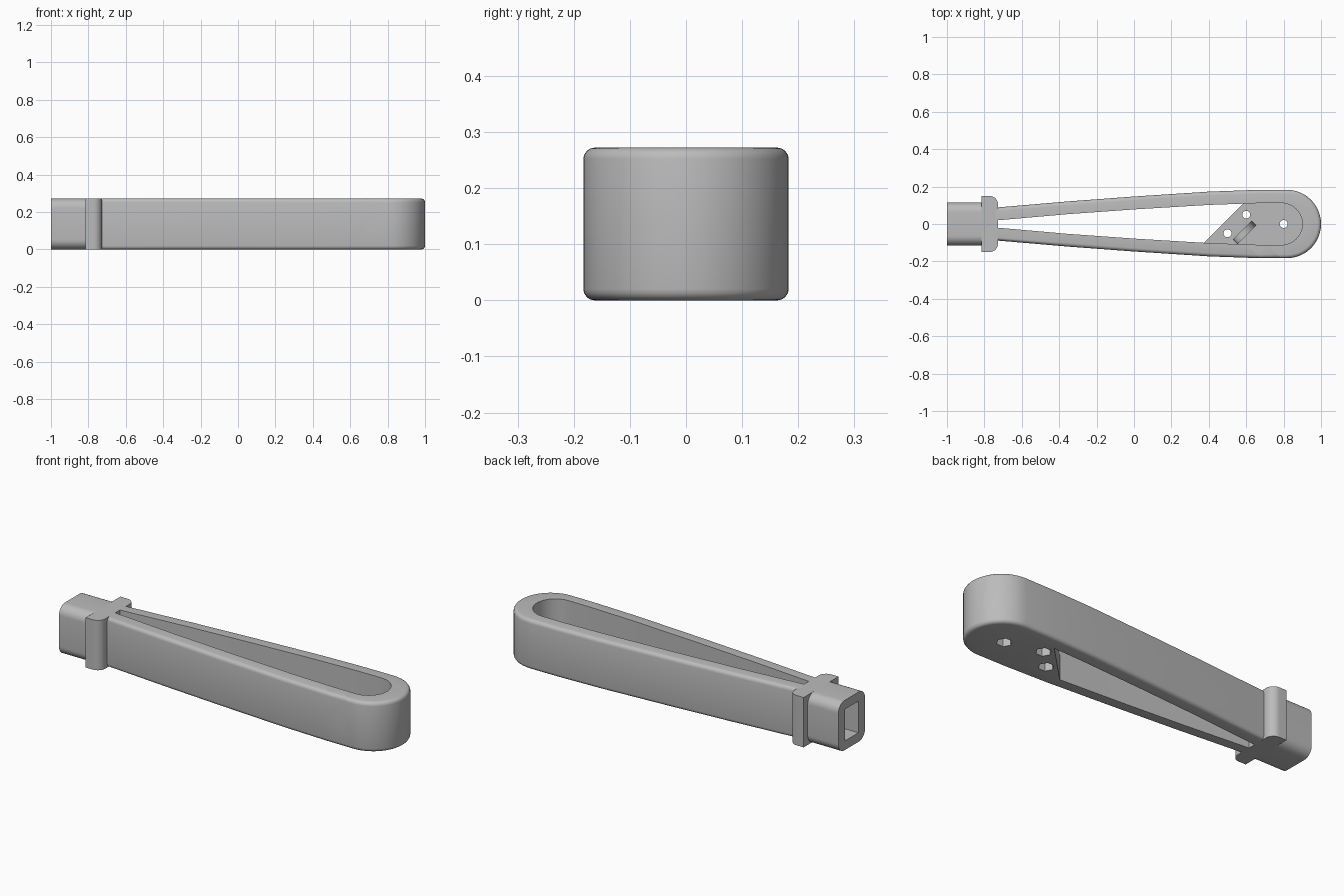
import bpy, bmesh
from math import sin, cos, pi, radians
from mathutils import Matrix

if "Cube" in bpy.data.objects:
    bpy.data.objects.remove(bpy.data.objects["Cube"])

HEIGHT = 0.272
FLOOR = 0.136

grey = bpy.data.materials.new("plain_grey")
grey.use_nodes = True
grey.diffuse_color = (0.5, 0.5, 0.5, 1)
grey.node_tree.nodes["Principled BSDF"].inputs["Base Color"].default_value = (0.5, 0.5, 0.5, 1)


def arc(cx, cy, r, start, end, n):
    """Points on an arc, angles in degrees."""
    angles = [radians(start + (end - start) * i / n) for i in range(n + 1)]
    return [(cx + r * cos(a), cy + r * sin(a)) for a in angles]


def teardrop(side, cx, r):
    """Mirrored side points closed by a round cap at +x."""
    return [(x, -y) for x, y in side] + arc(cx, 0, r, -90, 90, 24) + side[::-1]


def channel(r, top):
    """U-shaped section, round at the bottom."""
    return [(r, top), (-r, top)] + arc(0, 0, r, 180, 360, 12)


def along(angle, origin):
    """Frame that turns a prism to run horizontally at the given angle."""
    a = radians(angle)
    turn = Matrix(((-sin(a), 0, cos(a)), (cos(a), 0, sin(a)), (0, 1, 0)))
    return Matrix.Translation(origin) @ turn.to_4x4()


def prism(name, pts, z0, z1, frame=None, clip=None, bevel=0):
    """Extrude a flat outline, optionally clipped, bevelled and turned."""
    bm = bmesh.new()
    bm.faces.new([bm.verts.new((x, y, z0)) for x, y in pts])
    if clip:
        bmesh.ops.bisect_plane(bm, geom=bm.verts[:] + bm.edges[:] + bm.faces[:],
                               plane_co=clip[0], plane_no=clip[1], clear_outer=True)
    top = bmesh.ops.extrude_face_region(bm, geom=bm.faces[:])["geom"]
    bmesh.ops.translate(bm, vec=(0, 0, z1 - z0),
                        verts=[g for g in top if isinstance(g, bmesh.types.BMVert)])
    bmesh.ops.recalc_face_normals(bm, faces=bm.faces[:])
    if bevel:
        rims = [e for e in bm.edges if abs(e.verts[0].co.z - e.verts[1].co.z) < 0.001]
        bmesh.ops.bevel(bm, geom=rims, offset=bevel, segments=4, profile=0.5, affect='EDGES')
    if frame:
        bm.transform(frame)
        bmesh.ops.recalc_face_normals(bm, faces=bm.faces[:])
    mesh = bpy.data.meshes.new(name)
    bm.to_mesh(mesh)
    bm.free()
    mesh.materials.append(grey)
    obj = bpy.data.objects.new(name, mesh)
    bpy.context.collection.objects.link(obj)
    return obj


def activate(obj):
    bpy.ops.object.select_all(action='DESELECT')
    obj.select_set(True)
    bpy.context.view_layer.objects.active = obj


def cut(obj, cutter):
    cutter.hide_render = True
    mod = obj.modifiers.new("cut", 'BOOLEAN')
    mod.operation, mod.solver, mod.object = 'DIFFERENCE', 'EXACT', cutter
    activate(obj)
    bpy.ops.object.modifier_apply(modifier=mod.name)
    bpy.data.objects.remove(cutter)


# Tapered body with rounded rims
outer = [(-0.76, 0.086), (-0.35, 0.121), (0, 0.147), (0.4, 0.173), (0.65, 0.182)]
inner = [(-0.727, 0.02), (-0.35, 0.053), (0, 0.078), (0.4, 0.102), (0.65, 0.111)]
body = prism("body", teardrop(outer, 0.817, 0.183), 0, HEIGHT, bevel=0.02)

# Cavity above the floor, and the opening beyond its diagonal edge
cavity = teardrop(inner, 0.788, 0.112)
cut(body, prism("cavity_cutter", cavity, FLOOR, 0.4))
cut(body, prism("opening_cutter", cavity, -0.1, 0.35,
                clip=((0.474, 0, 0), (1, -1, 0))))

# Diagonal channel: narrow neck, cross pocket, wide exit through the wall
frame = along(-45, (0.51, 0.036, 0.139))
for r, start, end in ((0.03, -0.03, 0.12), (0.04, 0.11, 0.4), (0.07, 0.098, 0.13)):
    cut(body, prism("channel_cutter", channel(r, 0.3), start, end, frame))

# Screw holes with hexagonal nut pockets underneath
for x, y in ((0.8, 0), (0.6, 0.05), (0.5, -0.05)):
    cut(body, prism("screw_cutter", arc(x, y, 0.021, 0, 345, 23), -0.1, 0.2))
    cut(body, prism("nut_cutter", arc(x, y, 0.039, 0, 300, 5), -0.1, 0.05))

# Collar, rounded towards the body
collar_pts = [(-0.815, 0.15), (-0.815, -0.15)]
collar_pts += arc(-0.772, -0.105, 0.045, -90, 0, 8) + arc(-0.772, 0.105, 0.045, 0, 90, 8)
collar = prism("collar", collar_pts, 0, HEIGHT)

# End plug with rounded long edges and a rectangular socket
mid, r = HEIGHT / 2, 0.052
plug_pts = []
for sy, sz, a in ((1, 1, 0), (-1, 1, 90), (-1, -1, 180), (1, -1, 270)):
    plug_pts += arc(sy * (0.115 - r), mid + sz * (mid - r), r, a, a + 90, 8)
plug = prism("plug", plug_pts, -1, -0.81, along(0, (0, 0, 0)))
socket = [(-0.058, 0.05), (0.058, 0.05), (0.058, 0.222), (-0.058, 0.222)]
cut(plug, prism("socket_cutter", socket, -1.1, -0.7, along(0, (0, 0, 0))))

for obj in (body, collar, plug):
    activate(obj)
    bpy.ops.object.shade_smooth_by_angle(angle=radians(30))
